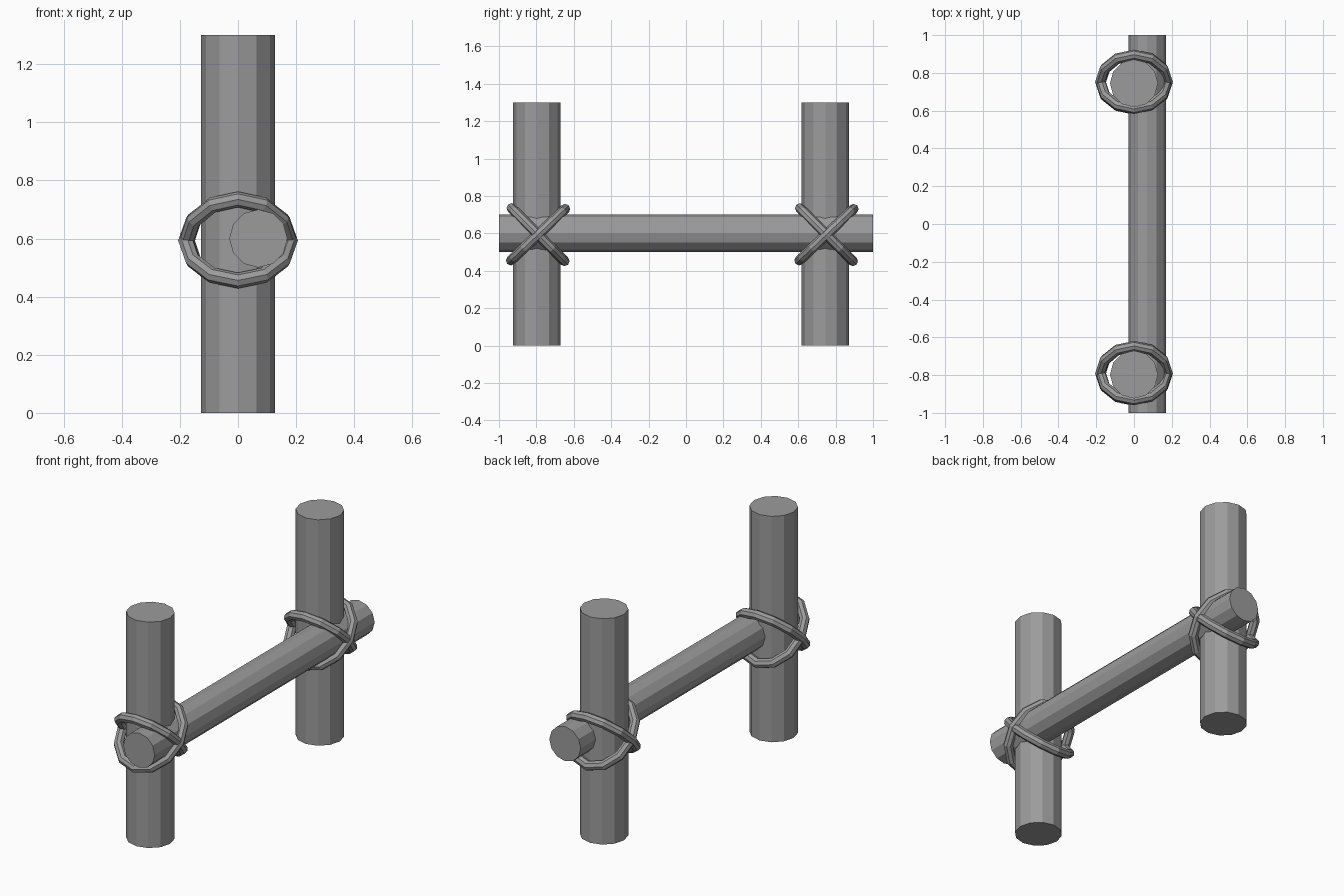
import bpy
import math
from mathutils import Matrix

if "Cube" in bpy.data.objects:
    bpy.data.objects.remove(bpy.data.objects["Cube"], do_unlink=True)

# One plain grey for all parts
grey = bpy.data.materials.new("plain_grey")
grey.use_nodes = True
colour = (0.33, 0.33, 0.33, 1)
grey.diffuse_color = colour
grey.node_tree.nodes["Principled BSDF"].inputs["Base Color"].default_value = colour


def finish(name):
    obj = bpy.context.object
    obj.name = name
    obj.data.materials.append(grey)
    return obj


def log(name, radius, length, location, rotation=(0, 0, 0)):
    bpy.ops.mesh.primitive_cylinder_add(vertices=12, radius=radius, depth=length,
                                        location=location, rotation=rotation)
    return finish(name)


def rope(name, y, tilt, width):
    """Slightly oval rope loop, tilted about the x axis."""
    bpy.ops.mesh.primitive_torus_add(major_segments=12, minor_segments=8,
                                     major_radius=0.2, minor_radius=0.027)
    obj = finish(name)
    # Narrow the loop across x while keeping the rope thickness
    for v in obj.data.vertices:
        angle = math.atan2(v.co.y, v.co.x)
        v.co.x -= (0.2 - width) * math.cos(angle)
    obj.data.transform(Matrix.Rotation(math.radians(tilt), 4, "X"))
    obj.location = (0, y, 0.593)


# Upright posts with a crossed pair of rope loops on each
for side, y in (("front", -0.797), ("back", 0.745)):
    log(side + "_post", 0.127, 1.3, (0, y, 0.65))
    rope(side + "_rising_rope", y + 0.006, 43.5, 0.179)
    rope(side + "_falling_rope", y + 0.006, -45, 0.175)

# Horizontal rail lashed to the posts
log("cross_rail", 0.1, 2.0, (0.07, 0, 0.6), (math.radians(90), 0, 0))
